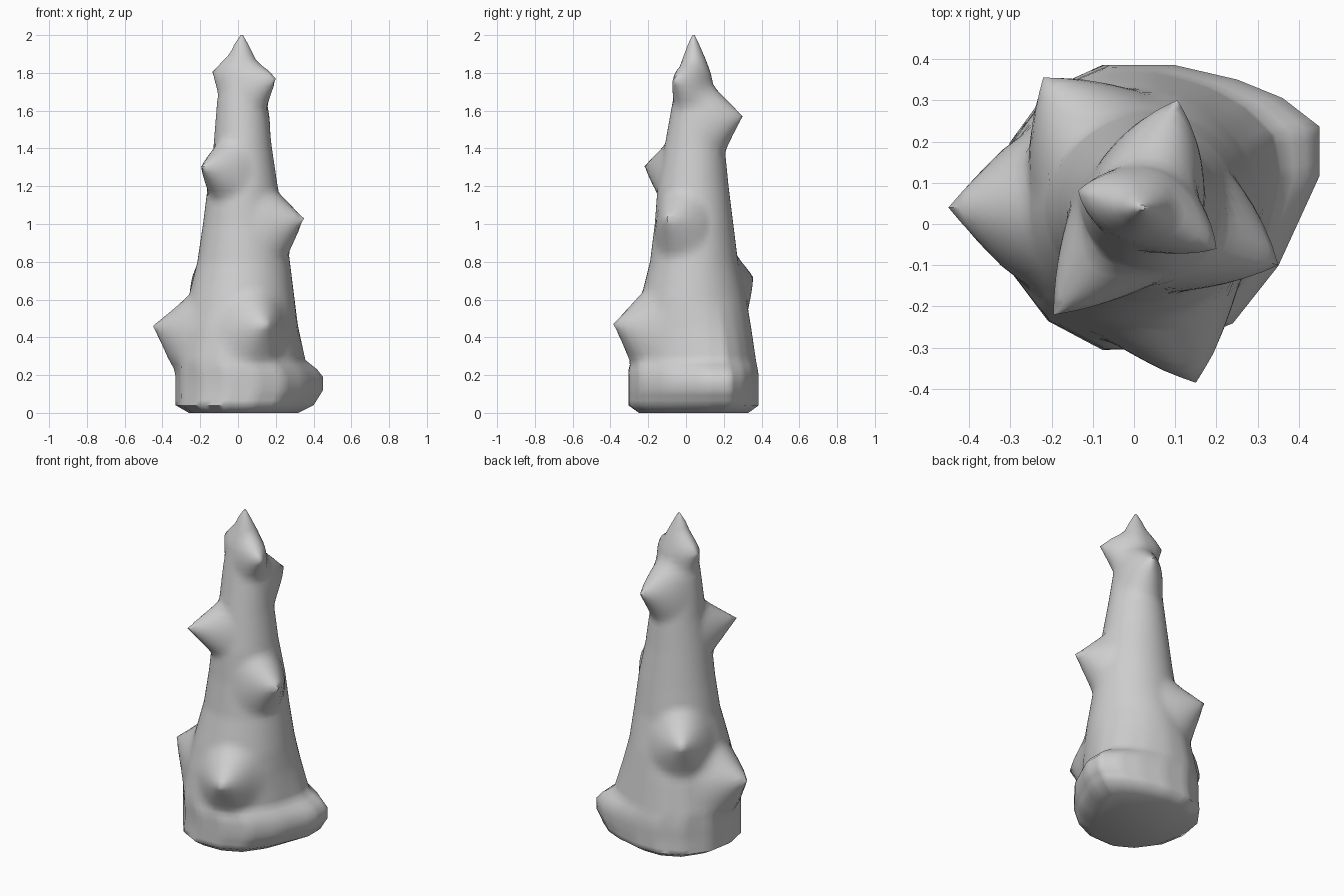
import bpy
import bmesh
import math
from mathutils import Vector

if "Cube" in bpy.data.objects:
    bpy.data.objects.remove(bpy.data.objects["Cube"], do_unlink=True)

# Stone material
stone = bpy.data.materials.new("grey_stone")
stone.use_nodes = True
GREY = (0.62, 0.62, 0.62, 1)
stone.diffuse_color = GREY
bsdf = next(n for n in stone.node_tree.nodes if n.type == 'BSDF_PRINCIPLED')
bsdf.inputs["Base Color"].default_value = GREY
bsdf.inputs["Roughness"].default_value = 0.9

# Foot outline, seen from above
OUTLINE = [(0.45, 0.12), (0.45, 0.24), (0.36, 0.31), (0.25, 0.355), (0.1, 0.39),
           (-0.06, 0.39), (-0.2, 0.33), (-0.3, 0.2), (-0.33, 0.04), (-0.3, -0.11),
           (-0.2, -0.235), (-0.06, -0.305), (0.1, -0.3), (0.24, -0.24), (0.35, -0.1)]

# Cross-sections: height, x range, y range, share of the foot outline
RINGS = [(0.0, -0.26, 0.32, -0.25, 0.33, 0.9),
         (0.04, -0.33, 0.40, -0.305, 0.385, 1),
         (0.12, -0.33, 0.45, -0.305, 0.385, 1),
         (0.19, -0.33, 0.45, -0.305, 0.385, 1),
         (0.23, -0.33, 0.42, -0.305, 0.38, 0.9),
         (0.28, -0.33, 0.36, -0.295, 0.37, 0.6),
         (0.45, -0.30, 0.325, -0.27, 0.345, 0.3),
         (0.60, -0.265, 0.30, -0.24, 0.32, 0),
         (0.80, -0.215, 0.275, -0.19, 0.275, 0),
         (1.00, -0.185, 0.25, -0.165, 0.25, 0),
         (1.20, -0.16, 0.21, -0.15, 0.225, 0),
         (1.40, -0.13, 0.18, -0.115, 0.205, 0),
         (1.65, -0.11, 0.15, -0.07, 0.165, 0),
         (1.80, -0.085, 0.125, -0.045, 0.13, 0),
         (1.87, -0.055, 0.095, -0.02, 0.105, 0),
         (1.95, -0.02, 0.055, 0.01, 0.07, 0),
         (2.0, 0.014, 0.026, 0.034, 0.046, 0)]

# Spikes: tip position and foot radius
SPIKES = [((-0.45, 0.04, 0.46), 0.21), ((0.15, -0.385, 0.47), 0.20),
          ((0.35, -0.10, 1.03), 0.18), ((-0.195, -0.22, 1.305), 0.16),
          ((0.105, 0.30, 1.57), 0.18), ((0.20, -0.06, 1.77), 0.13),
          ((-0.135, 0.08, 1.805), 0.12), ((-0.22, 0.355, 0.72), 0.20)]


def lerp(a, b, t):
    return a + (b - a) * t


# Finely divided outline scaled to a -1..1 box
STEPS = 4
unit = []
for i, a in enumerate(OUTLINE):
    b = OUTLINE[(i + 1) % len(OUTLINE)]
    for k in range(STEPS):
        x, y = lerp(a[0], b[0], k / STEPS), lerp(a[1], b[1], k / STEPS)
        unit.append(Vector(((x - 0.06) / 0.39, (y - 0.0425) / 0.3475)))

# Finely divided cross-sections
levels = []
for a, b in zip(RINGS, RINGS[1:]):
    n = max(1, round((b[0] - a[0]) / 0.03))
    levels += [[lerp(p, q, k / n) for p, q in zip(a, b)] for k in range(n)]
levels.append(RINGS[-1])

# Loft the tapering column
bm = bmesh.new()
rows = []
for z, x0, x1, y0, y1, share in levels:
    row = []
    for u in unit:
        p = u.normalized().lerp(u, share)
        row.append(bm.verts.new(((x0 + x1) / 2 + p.x * (x1 - x0) / 2,
                                 (y0 + y1) / 2 + p.y * (y1 - y0) / 2, z)))
    rows.append(row)
count = len(unit)
for low, high in zip(rows, rows[1:]):
    for i in range(count):
        j = (i + 1) % count
        bm.faces.new((low[i], low[j], high[j], high[i]))
bm.faces.new(rows[0][::-1])
bm.faces.new(rows[-1])

# Pull the spikes out of the column
start = {v: v.co.copy() for v in bm.verts}
for tip, radius in SPIKES:
    tip = Vector(tip)
    root = min(start.values(), key=lambda c: (c - tip).length)
    for v, c in start.items():
        d = (c - root).length / radius
        if d < 1:
            v.co += (tip - root) * (1 - d) ** 1.1

bmesh.ops.recalc_face_normals(bm, faces=bm.faces)
mesh = bpy.data.meshes.new("spiked_rock_column")
bm.to_mesh(mesh)
bm.free()
mesh.materials.append(stone)
rock = bpy.data.objects.new("spiked_rock_column", mesh)
bpy.context.collection.objects.link(rock)

# Smooth shading
bpy.ops.object.select_all(action='DESELECT')
rock.select_set(True)
bpy.context.view_layer.objects.active = rock
bpy.ops.object.shade_smooth_by_angle(angle=math.radians(60))
